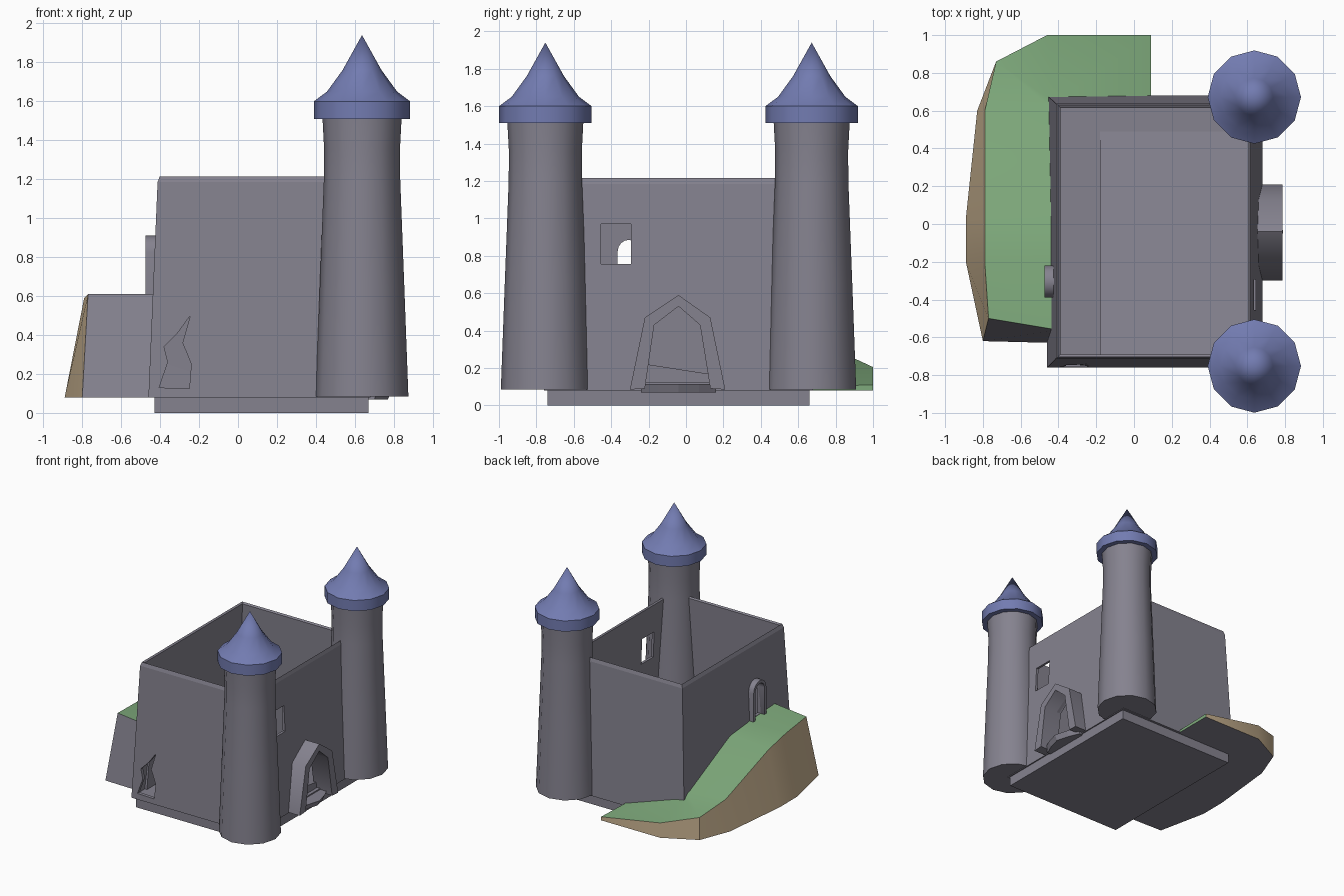
import bpy, bmesh, math

if "Cube" in bpy.data.objects:
    bpy.data.objects.remove(bpy.data.objects["Cube"])


def material(name, rgb):
    m = bpy.data.materials.new(name)
    m.diffuse_color = (*rgb, 1)
    m.use_nodes = True
    m.node_tree.nodes["Principled BSDF"].inputs["Base Color"].default_value = m.diffuse_color
    return m


STONE = material("stone", (0.235, 0.225, 0.275))
BLUE = material("roof_blue", (0.17, 0.20, 0.44))
GREEN = material("grass", (0.21, 0.40, 0.20))
BROWN = material("earth", (0.60, 0.46, 0.29))


def make(name, verts, faces, mats=(STONE,), face_mats=None):
    me = bpy.data.meshes.new(name)
    me.from_pydata(verts, [], faces)
    for m in mats:
        me.materials.append(m)
    if face_mats:
        for p, i in zip(me.polygons, face_mats):
            p.material_index = i
    bm = bmesh.new()
    bm.from_mesh(me)
    bmesh.ops.remove_doubles(bm, verts=bm.verts, dist=1e-5)
    bmesh.ops.recalc_face_normals(bm, faces=bm.faces)
    bm.to_mesh(me)
    bm.free()
    ob = bpy.data.objects.new(name, me)
    bpy.context.collection.objects.link(ob)
    return ob


def loft(name, rings, mats=(STONE,), caps=True):
    n = len(rings[0])
    verts = [v for r in rings for v in r]
    faces = [(a * n + i, a * n + (i + 1) % n, (a + 1) * n + (i + 1) % n, (a + 1) * n + i)
             for a in range(len(rings) - 1) for i in range(n)]
    if caps:
        faces += [tuple(range(n)), tuple(range((len(rings) - 1) * n, len(rings) * n))]
    return make(name, verts, faces, mats)


def rect(x0, x1, y0, y1, z):
    return [(x0, y0, z), (x1, y0, z), (x1, y1, z), (x0, y1, z)]


def lathe(name, cx, cy, profile, n, mats=(STONE,)):
    rings = [[(cx + r * math.cos(2 * math.pi * i / n), cy + r * math.sin(2 * math.pi * i / n), z)
              for i in range(n)] for r, z in profile]
    return loft(name, rings, mats)


def prism_x(name, pts, x0, x1):
    return loft(name, [[(x, y, z) for y, z in pts] for x in (x0, x1)])


def prism_y(name, pts, y0, y1):
    return loft(name, [[(x, y, z) for x, z in pts] for y in (y0, y1)])


def arch_band(name, outer, inner, x0, x1):
    # open arch: outer and inner paths joined into a closed loop of quads
    rings = [[(x0, *o), (x1, *o), (x1, *i), (x0, *i)] for o, i in zip(outer, inner)]
    return loft(name, rings)


def activate(ob):
    bpy.ops.object.select_all(action='DESELECT')
    ob.select_set(True)
    bpy.context.view_layer.objects.active = ob


def cut(ob, cutter):
    mod = ob.modifiers.new("cut", 'BOOLEAN')
    mod.operation = 'DIFFERENCE'
    mod.solver = 'EXACT'
    mod.object = cutter
    cutter.hide_render = True
    activate(ob)
    bpy.ops.object.modifier_apply(modifier=mod.name)
    bpy.data.objects.remove(cutter)


def smooth(ob, deg):
    activate(ob)
    bpy.ops.object.shade_smooth_by_angle(angle=math.radians(deg))


# foundation slab
loft("foundation", [rect(-0.43, 0.67, -0.74, 0.66, 0), rect(-0.43, 0.67, -0.74, 0.66, 0.09)])

# tapering keep walls, open at the top, with an inner floor
walls = loft("keep_walls", [
    rect(-0.46, 0.68, -0.76, 0.68, 0.08),
    rect(-0.413, 0.623, -0.712, 0.638, 1.185),
    rect(-0.402, 0.615, -0.703, 0.63, 1.215),
    rect(-0.39, 0.605, -0.69, 0.615, 1.205),
    rect(-0.43, 0.65, -0.73, 0.65, 0.11)])

# doorway, square window, broken gap and arched window openings
door_in = [(-0.22, 0.09), (-0.17, 0.43), (-0.04, 0.53), (0.075, 0.43), (0.13, 0.09)]
door_out = [(-0.30, 0.085), (-0.22, 0.47), (-0.04, 0.59), (0.13, 0.47), (0.21, 0.085)]
door_hole = [(-0.22, 0.125)] + door_in[1:4] + [(0.13, 0.125)]
cut(walls, prism_x("door_cutter", door_hole, 0.5, 0.9))
cut(walls, prism_x("window_cutter",
                   [(-0.455, 0.755), (-0.295, 0.755), (-0.295, 0.97), (-0.455, 0.97)], 0.5, 0.9))
cut(walls, prism_y("gap_cutter",
                   [(-0.245, 0.50), (-0.31, 0.41), (-0.38, 0.34), (-0.36, 0.26), (-0.405, 0.13),
                    (-0.25, 0.125), (-0.24, 0.25), (-0.285, 0.36)], -0.9, -0.6))


def arch(cy, half, spring, base, n=8):
    top = [(cy + half * math.cos(math.pi * i / n), spring + half * math.sin(math.pi * i / n))
           for i in range(n + 1)]
    return [(cy + half, base)] + top + [(cy - half, base)]


win_in, win_out = arch(-0.305, 0.06, 0.825, 0.6), arch(-0.305, 0.085, 0.825, 0.56)
cut(walls, prism_x("arch_cutter", win_in, -0.6, -0.3))

# frames around the openings and door step
smooth(arch_band("arched_window_frame", win_out, win_in, -0.475, -0.405), 40)
smooth(arch_band("door_frame", door_out, door_in, 0.62, 0.785), 50)
step = [(0.64, -0.24), (0.72, -0.24), (0.76, -0.15), (0.79, -0.04), (0.76, 0.07),
        (0.72, 0.16), (0.64, 0.16)]
loft("door_step", [[(x - (0.02 if z < 0.1 else 0), y, z) for x, y in step] for z in (0.07, 0.115)])

# sloping floor inside
prism_x("inner_ramp", [(-0.72, 0.10), (0.49, 0.10), (0.49, 0.111), (-0.72, 0.30)], -0.18, 0.645)

# two round towers with flared roofs
for side, cy in (("front", -0.752), ("back", 0.672)):
    t = lathe(side + "_tower", 0.637, cy,
              [(0.238, 0.085), (0.217, 0.65), (0.196, 1.2), (0.195, 1.36), (0.204, 1.53)], 12)
    smooth(t, 40)
    r = lathe(side + "_tower_roof", 0.637, cy,
              [(0.247, 1.51), (0.247, 1.60), (0.18, 1.65), (0.10, 1.76), (0.0, 1.94)], 12, [BLUE])
    smooth(r, 35)

# grassy bank: inner edge, outer top edge and base at each station
inner = [(-0.41, -0.56, 0.61), (-0.41, -0.2, 0.59), (-0.41, 0.03, 0.57), (-0.42, 0.60, 0.31),
         (-0.42, 0.64, 0.27), (-0.42, 0.64, 0.27), (0.09, 0.64, 0.10)]
outer = [(-0.77, -0.50, 0.61), (-0.79, -0.2, 0.59), (-0.79, 0.03, 0.54), (-0.79, 0.60, 0.34),
         (-0.73, 0.86, 0.27), (-0.46, 1.0, 0.205), (0.09, 1.0, 0.11)]
base = [(-0.80, -0.62), (-0.89, -0.2), (-0.89, 0.03), (-0.83, 0.60),
        (-0.73, 0.86), (-0.46, 1.0), (0.09, 1.0)]
verts = []
for k, (i, o, b) in enumerate(zip(inner, outer, base)):
    foot = (i[0], -0.63 if k == 0 else i[1], 0.08)
    verts += [i, o, (b[0], b[1], 0.08), foot]
faces, fm = [(0, 1, 2, 3)], [0]
for k in range(6):
    a, b = 4 * k, 4 * k + 4
    for j, m in ((0, 1), (1, 2), (2, 0), (3, 0)):
        q = (a + j, a + (j + 1) % 4, b + (j + 1) % 4, b + j)
        if k == 4 and j == 3:
            continue
        if k == 4 and j in (0, 2):
            q = (a, a + 1, b + 1) if j == 0 else (a + 2, a + 3, b + 2)
        faces.append(q)
        fm.append(m)
faces.append((24, 25, 26, 27))
fm.append(1)
smooth(make("grass_bank", verts, faces, [STONE, GREEN, BROWN], fm), 45)
